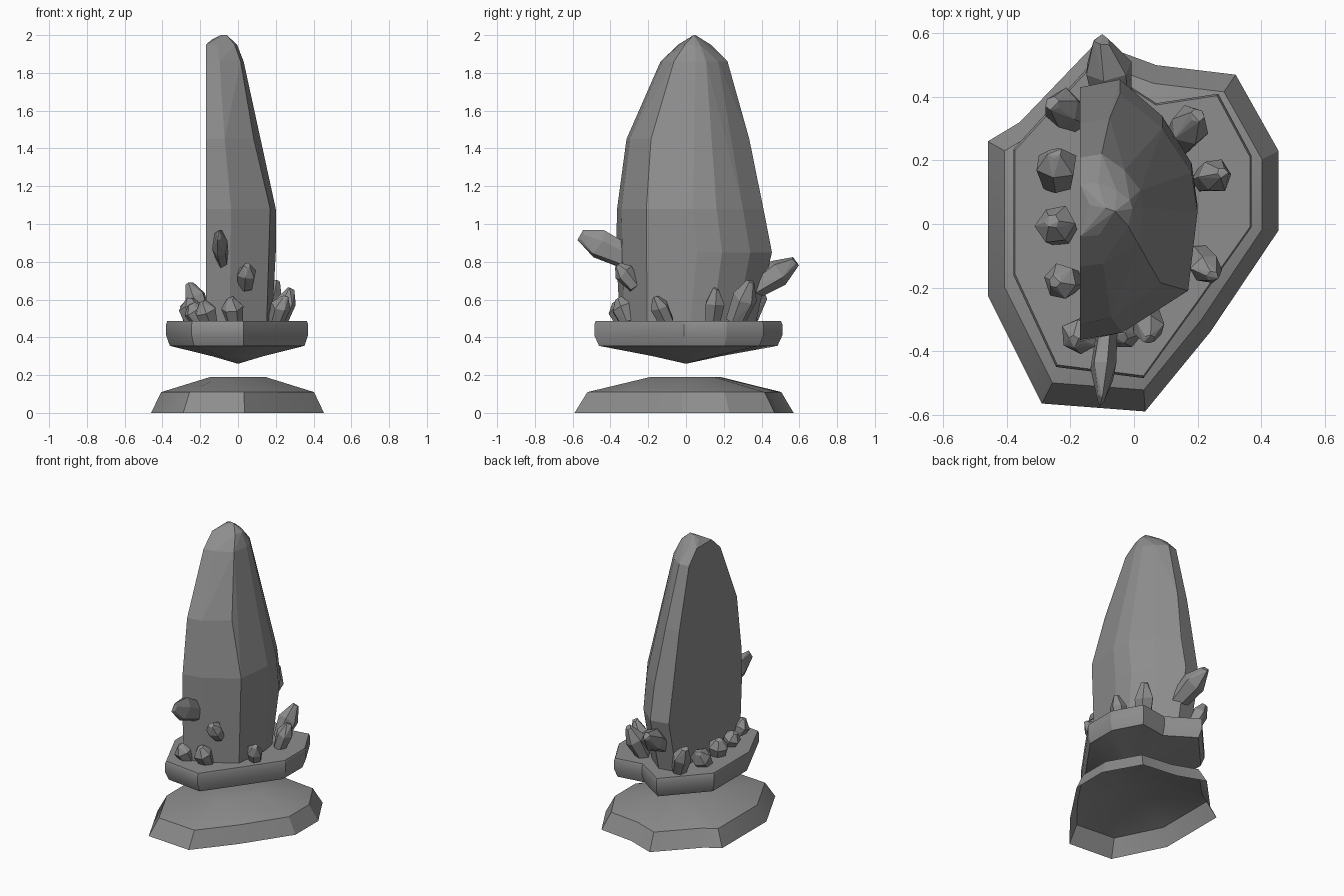
import bpy
import bmesh
import math
import random
from mathutils import Vector

if "Cube" in bpy.data.objects:
    bpy.data.objects.remove(bpy.data.objects["Cube"], do_unlink=True)

random.seed(4)

stone = bpy.data.materials.new("grey_stone")
stone.use_nodes = True
GREY = (0.27, 0.27, 0.27, 1)
stone.diffuse_color = GREY
stone.node_tree.nodes["Principled BSDF"].inputs["Base Color"].default_value = GREY


def finish(name, bm, smooth_angle=None):
    bmesh.ops.recalc_face_normals(bm, faces=bm.faces)
    mesh = bpy.data.meshes.new(name)
    bm.to_mesh(mesh)
    bm.free()
    mesh.materials.append(stone)
    obj = bpy.data.objects.new(name, mesh)
    bpy.context.collection.objects.link(obj)
    if smooth_angle:
        bpy.ops.object.select_all(action="DESELECT")
        obj.select_set(True)
        bpy.context.view_layer.objects.active = obj
        bpy.ops.object.shade_smooth_by_angle(angle=math.radians(smooth_angle))
    return obj


def loft(name, outline, rings, apex, cap_first):
    """Scaled copies of an outline joined into a shell that ends in a point."""
    bm = bmesh.new()
    loops = [[bm.verts.new((x * s, y * s, z)) for x, y in outline] for z, s in rings]
    n = len(outline)
    for low, high in zip(loops, loops[1:]):
        for i in range(n):
            j = (i + 1) % n
            bm.faces.new((low[i], low[j], high[j], high[i]))
    tip = bm.verts.new((0, 0, apex))
    for i in range(n):
        bm.faces.new((loops[-1][i], loops[-1][(i + 1) % n], tip))
    if cap_first:
        bm.faces.new(loops[0])
    return finish(name, bm, 25)


def hull(name, points):
    bm = bmesh.new()
    for p in points:
        bm.verts.new(p)
    result = bmesh.ops.convex_hull(bm, input=bm.verts)
    loose = {v for v in result["geom_interior"] + result["geom_unused"]
             if isinstance(v, bmesh.types.BMVert)}
    bmesh.ops.delete(bm, geom=list(loose), context="VERTS")
    bmesh.ops.dissolve_limit(bm, angle_limit=math.radians(4),
                             verts=bm.verts, edges=bm.edges)
    return finish(name, bm)


def shard(name, base, tip, radius, flat=1.0):
    """Small crystal: six-sided, widest past the middle, with a blunt slanted tip."""
    base, tip = Vector(base), Vector(tip)
    axis = tip - base
    turn = axis.to_track_quat("Z", "Y")
    points = []
    for along, width in ((0, 0.75), (0.6, 1.0), (0.97, 0.35)):
        for k in range(6):
            a = math.tau * k / 6 + 0.3
            r = radius * width * random.uniform(0.88, 1.08)
            slant = random.uniform(-0.06, 0.03)
            local = Vector((math.cos(a) * r * flat, math.sin(a) * r,
                            (along + slant) * axis.length))
            points.append(base + turn @ local)
    hull(name, points)


# Plinth: open underneath, with a low dome on top
loft("plinth",
     [(-.46, .26), (-.36, .32), (-.12, .57), (.07, .50), (.32, .47), (.455, .23),
      (.455, -.02), (.24, -.34), (.035, -.59), (-.29, -.565), (-.46, -.225)],
     [(0, 1), (.11, .885), (.19, .32)], .18, False)

# Floating slab with a pointed underside
loft("floating_slab",
     [(-.38, .235), (-.13, .51), (.07, .38), (.265, .41), (.37, .215),
      (.37, -.01), (.2, -.25), (.03, -.485), (-.245, -.45), (-.38, -.16)],
     [(.487, .985), (.47, 1), (.41, 1), (.355, .95), (.30, .36)], .26, True)

# Main crystal: flat on the -x side, faceted bulge on the other
SECTION = [(0, 0), (.36, .03), (.92, .2), (1, .52), (.95, .68), (.7, .86), (.34, 1), (0, .97)]
FLAT_X = -.17
points = []
for z, y0, y1, width in ((.48, -.35, .37, .35), (.85, -.37, .455, .37),
                         (1.08, -.365, .41, .37), (1.45, -.315, .335, .275),
                         (1.86, -.135, .22, .20), (1.95, -.04, .13, .165)):
    for u, v in SECTION:
        points.append((FLAT_X + u * width, y0 + v * (y1 - y0), z))
points += [(-.06, .04, 2.0), (-.09, .05, 2.0), (-.14, .06, 1.975)]
hull("main_crystal", points)

# Shards growing out of the main crystal
shard("front_spike", (-.08, -.3, .82), (-.105, -.565, .945), .085, .5)
shard("back_spike", (-.06, .35, .65), (-.105, .59, .81), .078)
shard("front_bud", (.04, -.27, .67), (.05, -.37, .79), .055)

# Shards standing on the slab: base, tip, radius
GROUND = [
    ((-.18, .34, .5), (-.26, .38, .69), .065),
    ((-.24, .13, .48), (-.25, .23, .6), .065),
    ((-.23, -.02, .48), (-.26, .01, .61), .065),
    ((-.20, -.18, .48), (-.25, -.18, .58), .06),
    ((-.15, -.33, .48), (-.19, -.37, .59), .06),
    ((-.02, -.31, .48), (-.04, -.36, .61), .06),
    ((.20, -.10, .48), (.25, -.17, .62), .055),
    ((.22, .14, .48), (.28, .16, .66), .055),
    ((.14, .26, .48), (.20, .345, .7), .065),
]
for number, (base, tip, radius) in enumerate(GROUND, 1):
    shard(f"ground_shard_{number}", base, tip, radius)
